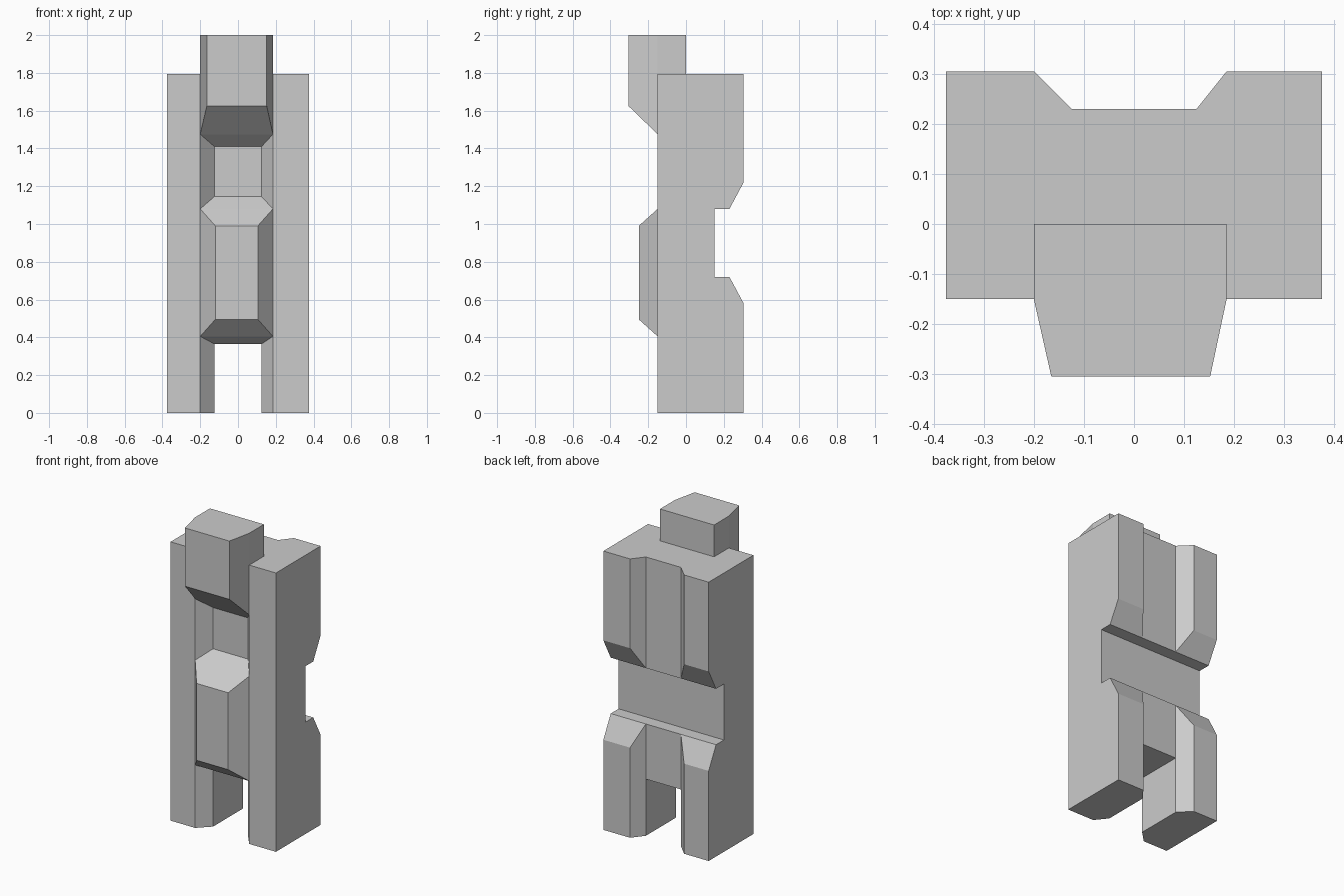
import bpy
import bmesh

cube = bpy.data.objects.get("Cube")
if cube:
    bpy.data.objects.remove(cube, do_unlink=True)

GREY = (0.6, 0.6, 0.6, 1)
grey = bpy.data.materials.new("plain grey")
grey.use_nodes = True
grey.diffuse_color = GREY
grey.node_tree.nodes["Principled BSDF"].inputs["Base Color"].default_value = GREY

LEFT, RIGHT = 0.185, -0.2      # channel mouth
CORE = 0.125                   # half width of the web
FRONT, BACK = -0.15, 0.305
FLOOR_F, FLOOR_B = -0.075, 0.23
TOP = 1.795
SLOT = (0.72, 1.08)


def loft(name, rings):
    """Skin closed rings of points and cap both ends."""
    bm = bmesh.new()
    rows = [[bm.verts.new(p) for p in ring] for ring in rings]
    n = len(rows[0])
    for a, b in zip(rows, rows[1:]):
        for i in range(n):
            j = (i + 1) % n
            bm.faces.new((a[i], a[j], b[j], b[i]))
    bm.faces.new(rows[0])
    bm.faces.new(rows[-1])
    bmesh.ops.recalc_face_normals(bm, faces=bm.faces[:])
    mesh = bpy.data.meshes.new(name)
    bm.to_mesh(mesh)
    bm.free()
    mesh.materials.append(grey)
    obj = bpy.data.objects.new(name, mesh)
    bpy.context.collection.objects.link(obj)
    return obj


def side_prism(name, profile, half):
    return loft(name, [[(x, y, z) for y, z in profile] for x in (-half, half)])


def tapered_block(name, sections):
    """Sections are (y, x0, x1, z0, z1) rectangles from front to back."""
    return loft(name, [[(x0, y, z0), (x1, y, z0), (x1, y, z1), (x0, y, z1)]
                       for y, x0, x1, z0, z1 in sections])


# Rear slot with flared lips
lo, hi = SLOT
slot = side_prism("slot_cutter", [
    (0.15, lo), (FLOOR_B, lo), (0.38, lo - 0.28),
    (0.38, hi + 0.28), (FLOOR_B, hi), (0.15, hi)], 0.5)
slot.hide_render = True
slot.hide_viewport = True

# Side legs with chamfered inner edges
for name, s, mouth in (("left_leg", 1, LEFT), ("right_leg", -1, RIGHT)):
    plan = [(s * 0.375, FRONT), (s * 0.375, BACK), (mouth, BACK),
            (s * CORE, FLOOR_B), (s * CORE, FLOOR_F), (mouth, FRONT)]
    leg = loft(name, [[(x, y, z) for x, y in plan] for z in (0, TOP)])
    cut = leg.modifiers.new("slot", "BOOLEAN")
    cut.operation = "DIFFERENCE"
    cut.solver = "EXACT"
    cut.object = slot

# Web joining the legs above the bottom opening
side_prism("centre_web", [
    (FLOOR_F, 0.365), (FLOOR_B, 0.365), (FLOOR_B, lo), (0.15, lo),
    (0.15, hi), (FLOOR_B, hi), (FLOOR_B, TOP), (FLOOR_F, TOP)], CORE)

# Blocks set into the front channel
tapered_block("upper_block", [
    (BACK * -1, -0.165, 0.152, 1.625, 2),
    (FRONT, RIGHT, LEFT, 1.475, 2),
    (FLOOR_F, -CORE, CORE, 1.41, TOP)])
tapered_block("top_stub", [
    (FRONT, RIGHT, LEFT, 1.7, 2), (0, RIGHT, LEFT, 1.7, 2)])
tapered_block("lower_block", [
    (-0.25, -0.12, 0.105, 0.495, 0.99),
    (FRONT, RIGHT, LEFT, 0.405, 1.08),
    (FLOOR_F, -CORE, CORE, 0.365, 1.145)])
